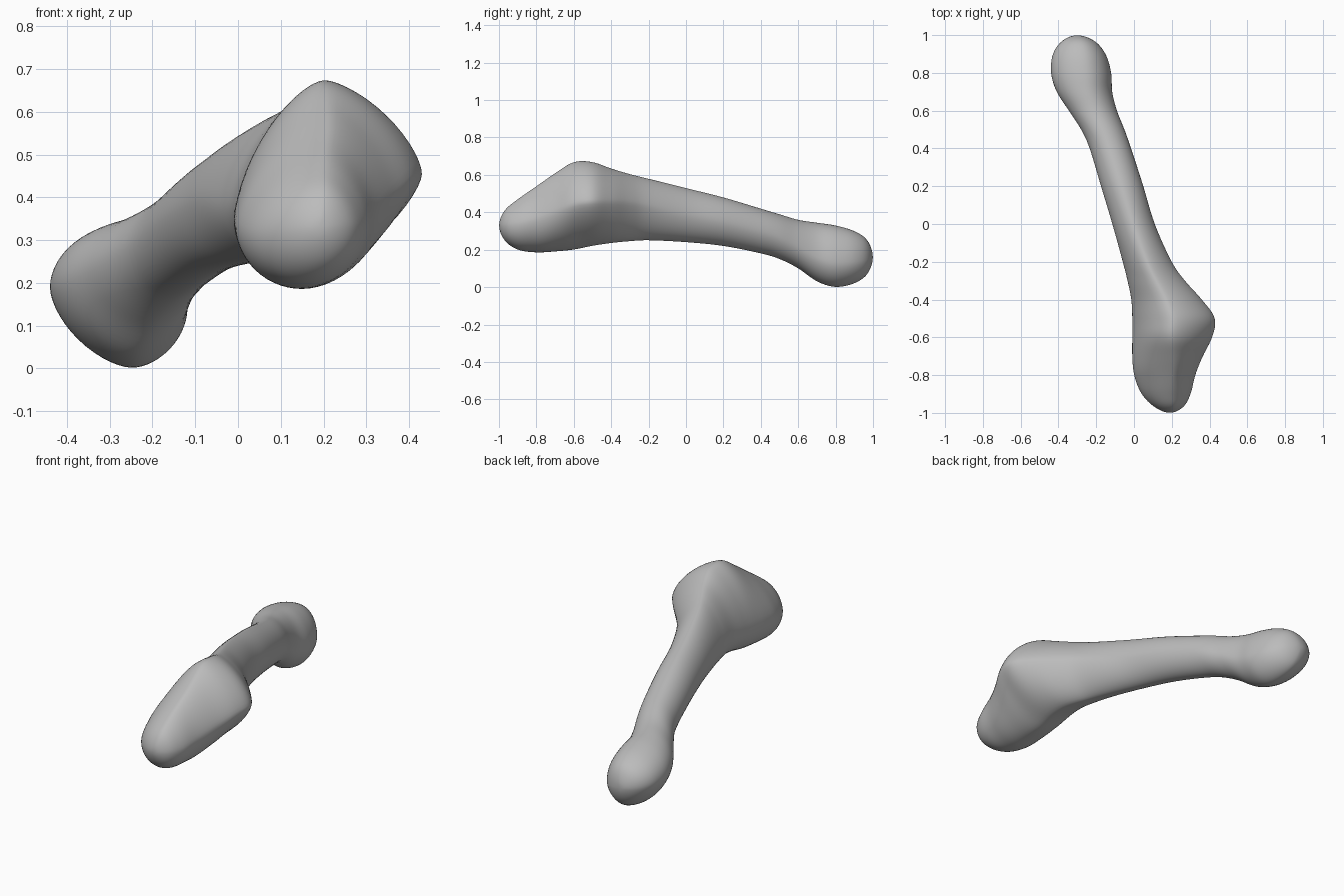
import bpy
import bmesh
from math import cos, sin, pi

cube = bpy.data.objects.get("Cube")
if cube:
    bpy.data.objects.remove(cube, do_unlink=True)

SEGMENTS = 56   # points around each ring
STEPS = 6       # rings between two stations

# Outline of the bone along its length: y, x left edge, x right edge, z bottom, z top
STATIONS = [
    (1, -.3, -.3, .16, .16),
    (.97, -.38, -.21, .07, .25),
    (.9, -.43, -.15, .02, .3),
    (.8, -.44, -.12, 0, .33),
    (.7, -.41, -.115, .03, .345),
    (.6, -.345, -.09, .1, .36),
    (.5, -.28, -.05, .15, .39),
    (.4, -.235, -.015, .18, .42),
    (.2, -.175, .05, .22, .48),
    (0, -.115, .11, .24, .53),
    (-.2, -.06, .2, .25, .58),
    (-.3, -.035, .27, .245, .605),
    (-.4, -.015, .36, .235, .635),
    (-.5, -.01, .43, .22, .67),
    (-.6, -.01, .415, .2, .67),
    (-.7, -.01, .365, .19, .61),
    (-.8, 0, .325, .185, .54),
    (-.9, .04, .3, .2, .47),
    (-.97, .11, .26, .25, .41),
    (-1, .19, .19, .33, .33),
]

# Section character: y, then where the top, right, bottom and left extremes sit
# (as a fraction of the box), then roundness of the four quarters
CHARACTER = [
    (1, .55, .42, .58, .56, 2, 2, 1.8, 1.6),
    (.8, .55, .4, .6, .58, 2, 2, 1.8, 1.6),
    (.4, .5, .5, .5, .5, 1.8, 2, 1.8, 2),
    (0, .5, .5, .5, .5, 1.7, 1.8, 1.8, 2),
    (-.3, .5, .57, .5, .38, 1.6, 1.5, 1.6, 2),
    (-.55, .48, .52, .38, .32, 1.5, 1.5, 1.4, 2),
    (-.8, .64, .5, .46, .4, 1.6, 1.5, 1.9, 2),
    (-1, .6, .5, .5, .45, 1.8, 1.7, 2, 2),
]


def spline(p0, p1, p2, p3, t):
    """Smooth blend from p1 to p2."""
    return [.5 * (2 * b + (c - a) * t + (2 * a - 5 * b + 4 * c - d) * t ** 2
                  + (3 * b - a - 3 * c + d) * t ** 3)
            for a, b, c, d in zip(p0, p1, p2, p3)]


def mirrored(station):
    """Station turned inside out, so that the tips close round."""
    y, left, right, low, high = station
    return (y, right, left, high, low)


def character(y):
    """Section character at a given length, eased between keys."""
    for a, b in zip(CHARACTER, CHARACTER[1:]):
        if y >= b[0]:
            break
    t = max(0, min(1, (a[0] - y) / (a[0] - b[0])))
    t = t * t * (3 - 2 * t)
    return [p + (q - p) * t for p, q in zip(a[1:], b[1:])]


def section(y, left, right, low, high):
    """Ring of points made of four quarter arcs joining the extremes."""
    f_top, f_right, f_low, f_left, tl, tr, br, bl = character(y)
    width, height = right - left, high - low
    x_top, x_low = left + width * f_top, left + width * f_low
    z_right, z_left = low + height * f_right, low + height * f_left
    quarters = [
        (x_top, z_right, right, high, tr),
        (x_top, z_left, left, high, tl),
        (x_low, z_left, left, low, bl),
        (x_low, z_right, right, low, br),
    ]
    points = []
    for i in range(SEGMENTS):
        angle = 2 * pi * i / SEGMENTS
        cx, cz, ex, ez, power = quarters[i * 4 // SEGMENTS]
        u = abs(cos(angle)) ** (2 / power)
        v = abs(sin(angle)) ** (2 / power)
        points.append((cx + (ex - cx) * u, y, cz + (ez - cz) * v))
    return points


# Loft the rings from the rear knob to the front head
path = [mirrored(STATIONS[1])] + STATIONS + [mirrored(STATIONS[-2])]
bm = bmesh.new()
rings = []
for k in range(len(STATIONS) - 1):
    for s in range(STEPS):
        if k or s:
            ring = section(*spline(*path[k:k + 4], s / STEPS))
            rings.append([bm.verts.new(p) for p in ring])

for a, b in zip(rings, rings[1:]):
    for i in range(SEGMENTS):
        j = (i + 1) % SEGMENTS
        bm.faces.new((a[i], a[j], b[j], b[i]))

# Close both tips
for ring, tip in ((rings[0], STATIONS[0]), (rings[-1], STATIONS[-1])):
    centre = bm.verts.new((tip[1], tip[0], tip[3]))
    for i in range(SEGMENTS):
        bm.faces.new((ring[i], ring[(i + 1) % SEGMENTS], centre))
bmesh.ops.recalc_face_normals(bm, faces=bm.faces)
for face in bm.faces:
    face.smooth = True

mesh = bpy.data.meshes.new("bone")
bm.to_mesh(mesh)
bm.free()
bone = bpy.data.objects.new("bone", mesh)
bpy.context.collection.objects.link(bone)

# Soften the ridges
soften = bone.modifiers.new("soften", 'SMOOTH')
soften.factor = .5
soften.iterations = 6

# Plain grey surface
grey = bpy.data.materials.new("plain grey")
grey.use_nodes = True
colour = (.5, .5, .5, 1)
grey.diffuse_color = colour
grey.node_tree.nodes["Principled BSDF"].inputs["Base Color"].default_value = colour
mesh.materials.append(grey)
